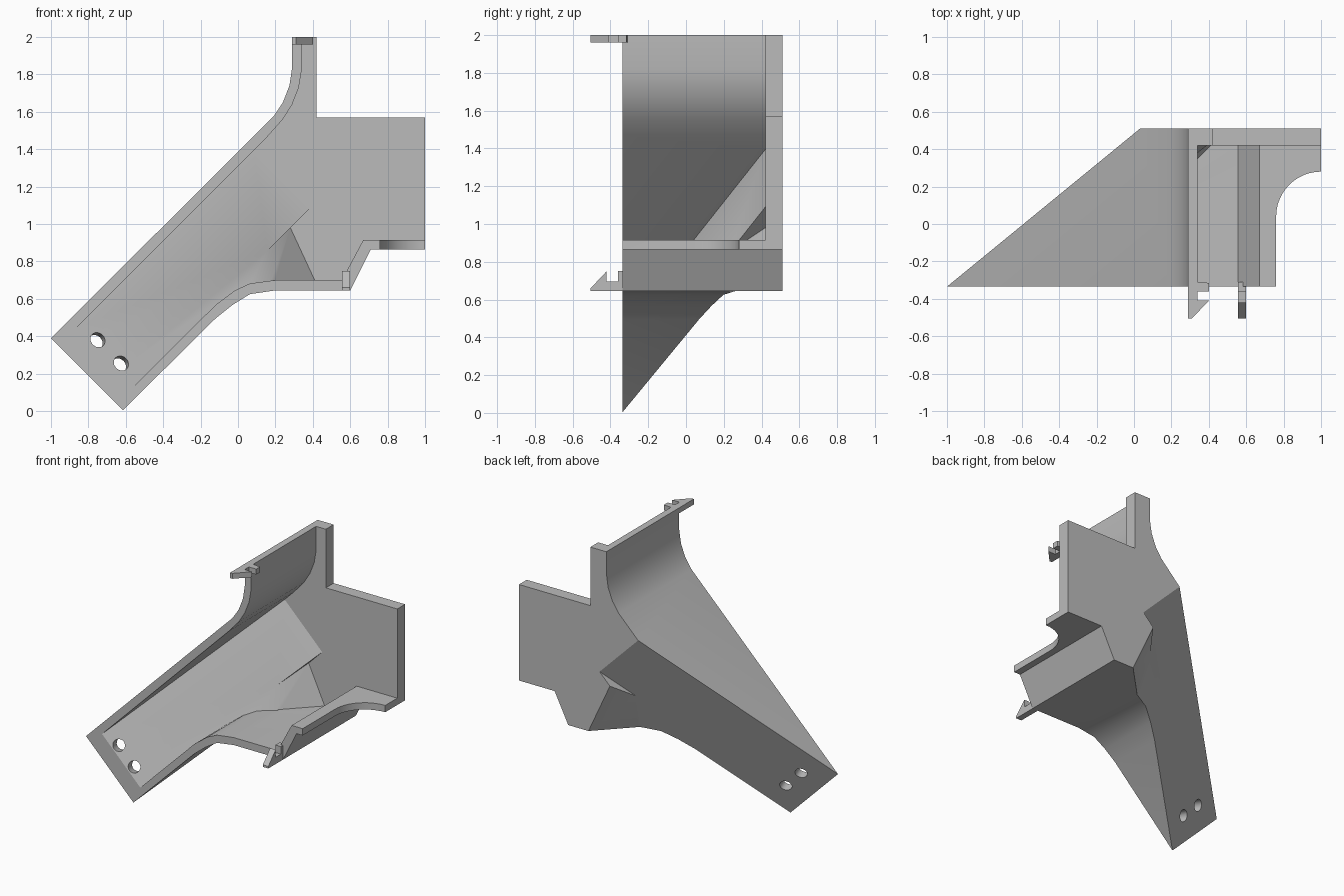
import bpy, bmesh, math
from mathutils import Vector

if "Cube" in bpy.data.objects:
    bpy.data.objects.remove(bpy.data.objects["Cube"])

FRONT, BACK, INNER = -0.335, 0.51, 0.42

grey = bpy.data.materials.new("plain grey")
grey.use_nodes = True
grey.diffuse_color = (0.5, 0.5, 0.5, 1)
grey.node_tree.nodes["Principled BSDF"].inputs["Base Color"].default_value = (0.5, 0.5, 0.5, 1)


def prism(name, points, lift, low, high, plane=None):
    """Extrude an outline from low to high; lift maps (u, v, depth) to a point.
    An optional plane of three points trims away everything behind it."""
    bm = bmesh.new()
    base = bm.faces.new([bm.verts.new(lift(u, v, low)) for u, v in points])
    top = bmesh.ops.extrude_face_region(bm, geom=[base])["geom"]
    shift = Vector(lift(0, 0, high)) - Vector(lift(0, 0, low))
    bmesh.ops.translate(bm, vec=shift, verts=[g for g in top if isinstance(g, bmesh.types.BMVert)])
    if plane:
        a, b, c = map(Vector, plane)
        normal = (b - a).cross(c - a)
        if normal.y < 0:
            normal.negate()
        bmesh.ops.bisect_plane(bm, geom=bm.verts[:] + bm.edges[:] + bm.faces[:],
                               plane_co=a, plane_no=normal, clear_outer=True)
        bmesh.ops.holes_fill(bm, edges=[e for e in bm.edges if e.is_boundary])
    bmesh.ops.recalc_face_normals(bm, faces=bm.faces)
    mesh = bpy.data.meshes.new(name)
    bm.to_mesh(mesh)
    bm.free()
    mesh.materials.append(grey)
    obj = bpy.data.objects.new(name, mesh)
    bpy.context.collection.objects.link(obj)
    return obj


def combine(target, other, operation):
    mod = target.modifiers.new(operation, 'BOOLEAN')
    mod.operation, mod.object, mod.solver = operation, other, 'EXACT'
    bpy.context.view_layer.objects.active = target
    bpy.ops.object.modifier_apply(modifier=mod.name)
    bpy.data.objects.remove(other)


def along_y(u, v, d): return (u, d, v)
def along_z(u, v, d): return (u, v, d)
def along_x(u, v, d): return (d, u, v)


def arm_plane(s0, y0, s1, y1):
    """Sloping plane running along the diagonal arm, where s = x + z."""
    return [(s0, y0, 0), (0, y0, s0), (s1, y1, 0)]


def facet_plane(offset):
    return [(0.15, 0.225 + offset, 0.85), (0.28, INNER + offset, 0.98), (0.41, INNER + offset, 0.70)]


# Outer body with the sloping arm back
body = prism("bracket_body", [
    (-1, 0.39), (-0.615, 0.005), (-0.12, 0.495), (-0.03, 0.567), (0.064, 0.625), (0.2, 0.645),
    (0.6, 0.645), (0.71, 0.865), (1, 0.865), (1, 1.57), (0.42, 1.57), (0.42, 2), (0.29, 2),
    (0.29, 1.84), (0.275, 1.74), (0.24, 1.65), (0.19, 1.575)],
    along_y, FRONT, BACK, arm_plane(-0.61, FRONT, 1.45, BACK))

# Deeper pocket behind the floor
combine(body, prism("pocket_shell", [
    (0.1, 0.66), (0.2, 0.645), (0.6, 0.645), (0.71, 0.865), (0.9, 0.865), (0.9, 1.4), (0.64, 1.4),
    (0.15, 0.91)], along_y, FRONT, BACK, facet_plane(0.09)), 'UNION')

# Hollow the arm and the pocket
combine(body, prism("arm_cavity", [
    (-1.1, 0.21), (-0.8, -0.11), (-0.12, 0.567), (-0.016, 0.645), (0.064, 0.682), (0.2, 0.70),
    (0.555, 0.70), (0.67, 0.915), (1.1, 0.915), (1.1, 2.1), (0.34, 2.1), (0.34, 1.82),
    (0.325, 1.73), (0.29, 1.64), (0.24, 1.56), (0.16, 1.47)],
    along_y, -0.6, INNER, arm_plane(-0.43, FRONT, 1.48, INNER)), 'DIFFERENCE')
combine(body, prism("pocket_cavity", [
    (0.13, 0.696), (0.2, 0.70), (0.555, 0.70), (0.67, 0.915), (0.9, 0.915), (0.9, 1.5), (0.8, 1.5),
    (0.13, 0.83)], along_y, -0.6, INNER, facet_plane(0)), 'DIFFERENCE')

# Rounded notch in the shelf
arc = [(1 - 0.24 * math.cos(t * math.pi / 24), 0.04 + 0.24 * math.sin(t * math.pi / 24))
       for t in range(13)]
combine(body, prism("shelf_notch", [(0.76, -0.5)] + arc + [(1.1, 0.28), (1.1, -0.5)],
                    along_z, 0.8, 1.0), 'DIFFERENCE')

# Screw holes through the arm tip
for x, z in ((-0.745, 0.385), (-0.62, 0.26)):
    ring = [(x + 0.042 * math.cos(a * math.pi / 12), z + 0.042 * math.sin(a * math.pi / 12))
            for a in range(24)]
    hole = prism("screw_hole", ring, along_y, -0.6, 0.2)
    for v in hole.data.vertices:
        lean = -0.2 * (v.co.y - FRONT)
        v.co.x += lean
        v.co.z += lean
    combine(body, hole, 'DIFFERENCE')

# Snap clips on the front edge
clips = [
    prism("upper_clip", [
        (0.29, -0.31), (0.29, -0.505), (0.31, -0.505), (0.40, -0.41), (0.34, -0.41), (0.34, -0.36),
        (0.40, -0.36), (0.40, -0.315), (0.34, -0.31)], along_z, 1.96, 2.0),
    prism("lower_clip", [
        (-0.31, 0.645), (-0.505, 0.645), (-0.505, 0.66), (-0.42, 0.75), (-0.42, 0.695),
        (-0.36, 0.695), (-0.36, 0.75), (-0.31, 0.75)], along_x, 0.555, 0.60)]

# Smooth curves, crisp corners
bpy.ops.object.select_all(action='DESELECT')
for obj in [body] + clips:
    obj.select_set(True)
bpy.context.view_layer.objects.active = body
bpy.ops.object.shade_smooth_by_angle(angle=math.radians(25))
